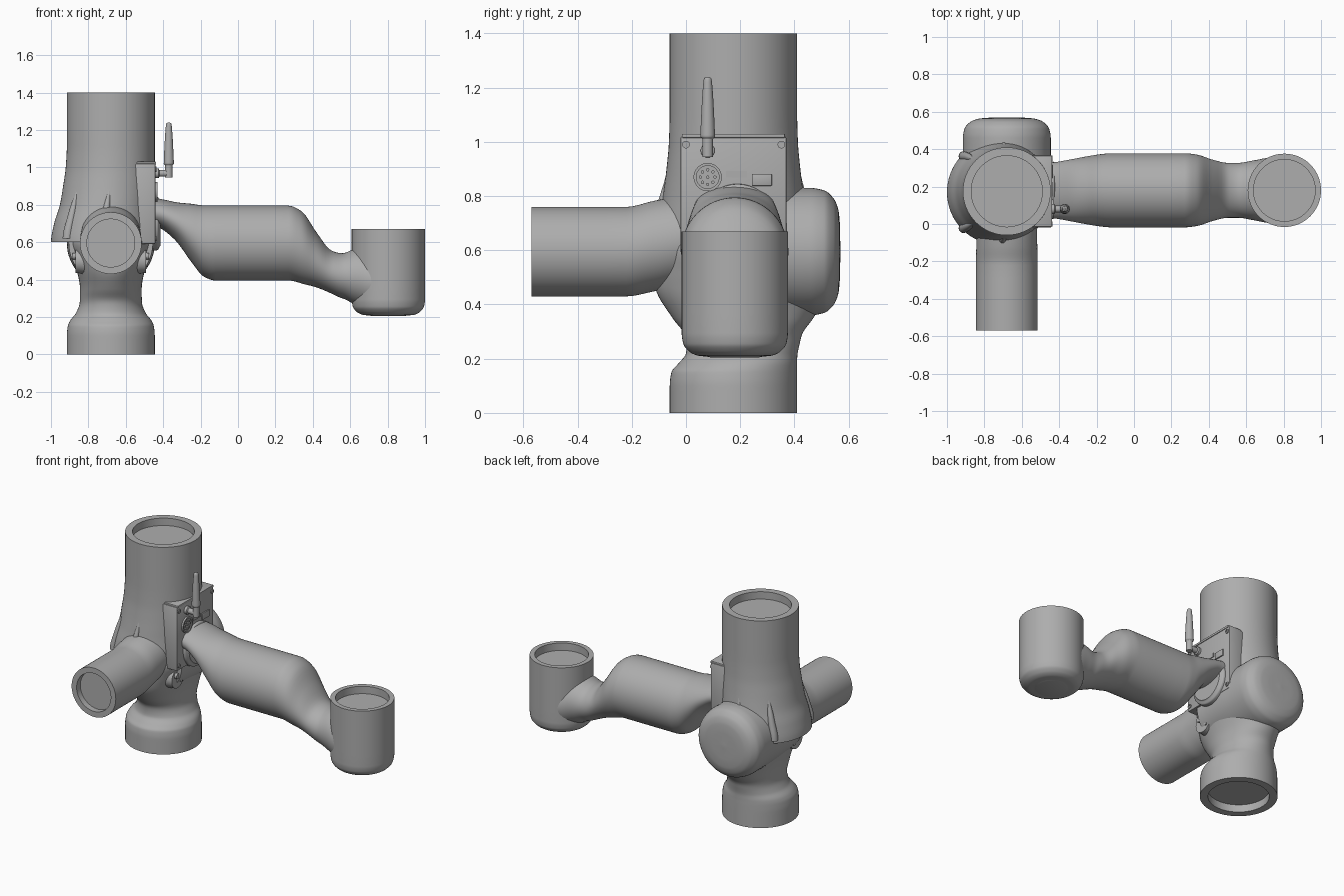
import bpy, bmesh, math
from mathutils import Vector

if "Cube" in bpy.data.objects:
    bpy.data.objects.remove(bpy.data.objects["Cube"], do_unlink=True)

GREY = (0.42, 0.42, 0.42, 1.0)
mat = bpy.data.materials.new("satin grey")
mat.use_nodes = True
mat.diffuse_color = GREY
bsdf = next(n for n in mat.node_tree.nodes if n.type == 'BSDF_PRINCIPLED')
bsdf.inputs["Base Color"].default_value = GREY
bsdf.inputs["Roughness"].default_value = 0.5


def finish(name, bm, angle=35):
    bmesh.ops.recalc_face_normals(bm, faces=bm.faces[:])
    me = bpy.data.meshes.new(name)
    bm.to_mesh(me)
    bm.free()
    me.materials.append(mat)
    ob = bpy.data.objects.new(name, me)
    bpy.context.collection.objects.link(ob)
    bpy.ops.object.select_all(action='DESELECT')
    ob.select_set(True)
    bpy.context.view_layer.objects.active = ob
    bpy.ops.object.shade_smooth_by_angle(angle=math.radians(angle))
    return ob


def smooth_sections(secs, steps):
    """Monotone cubic interpolation of the sections along their first value."""
    n, m = len(secs), len(secs[0])
    slopes = [[0.0] * m for _ in secs]
    for i in range(1, n - 1):
        for k in range(1, m):
            a = (secs[i][k] - secs[i-1][k]) / (secs[i][0] - secs[i-1][0])
            b = (secs[i+1][k] - secs[i][k]) / (secs[i+1][0] - secs[i][0])
            slopes[i][k] = 2 * a * b / (a + b) if a * b > 0 else 0.0
    out = []
    for i in range(n - 1):
        h = secs[i+1][0] - secs[i][0]
        for s in range(steps):
            t = s / steps
            row = [secs[i][0] + h * t]
            for k in range(1, m):
                row.append((2*t**3 - 3*t**2 + 1) * secs[i][k]
                           + (t**3 - 2*t**2 + t) * h * slopes[i][k]
                           + (3*t**2 - 2*t**3) * secs[i+1][k]
                           + (t**3 - t**2) * h * slopes[i+1][k])
            out.append(row)
    return out + [list(secs[-1])]


def loft(name, axis, secs, steps=5, seg=64, start_hole=0, end_hole=0, depth=0.05):
    """Skin elliptical sections (t, centre u, centre v, half u, half v)."""
    rows = smooth_sections(secs, steps)
    if start_hole:
        t, u, v = rows[0][:3]
        rows = [[t + depth, u, v, start_hole, start_hole],
                [t, u, v, start_hole, start_hole]] + rows
    if end_hole:
        t, u, v = rows[-1][:3]
        rows += [[t, u, v, end_hole, end_hole],
                 [t - depth, u, v, end_hole, end_hole]]
    place = {'x': lambda t, u, v: (t, u, v),
             'y': lambda t, u, v: (u, t, v),
             'z': lambda t, u, v: (u, v, t)}[axis]
    bm = bmesh.new()
    rings = []
    for t, cu, cv, hu, hv in rows:
        rings.append([bm.verts.new(place(t, cu + hu * math.cos(2*math.pi*i/seg),
                                         cv + hv * math.sin(2*math.pi*i/seg)))
                      for i in range(seg)])
    for a, b in zip(rings, rings[1:]):
        for i in range(seg):
            j = (i + 1) % seg
            bm.faces.new((a[i], a[j], b[j], b[i]))
    bm.faces.new(rings[0])
    bm.faces.new(rings[-1])
    return finish(name, bm)


def rod(name, axis, u, v, profile, **kw):
    """Round part from (t, radius) points around a straight axis."""
    return loft(name, axis, [(t, u, v, r, r) for t, r in profile], **kw)


def box(name, lo, hi, bevel=0.0):
    lo, hi = Vector(lo), Vector(hi)
    bm = bmesh.new()
    bmesh.ops.create_cube(bm, size=1)
    for v in bm.verts:
        v.co = Vector((lo[i] + (v.co[i] + 0.5) * (hi[i] - lo[i])) for i in range(3))
    if bevel:
        bmesh.ops.bevel(bm, geom=bm.edges[:], offset=bevel, segments=2,
                        affect='EDGES', profile=0.5)
    return finish(name, bm)


CX, CY, CZ = -0.68, 0.175, 0.595

# Upper tower with a skirt flaring to one side
loft("upper_tower", 'z', [
    (0.60, -0.725, 0.170, 0.275, 0.280), (0.70, -0.715, 0.172, 0.268, 0.272),
    (0.80, -0.700, 0.175, 0.252, 0.260), (0.90, -0.690, 0.175, 0.245, 0.247),
    (1.00, -0.683, CY, 0.238, 0.238), (1.12, CX, CY, 0.235, 0.235),
    (1.40, CX, CY, 0.235, 0.235)], end_hole=0.19)

# Tapered ribs running down the skirt
for i, deg in enumerate((90, 135, 225, 270)):
    c, s = math.cos(math.radians(deg)), math.sin(math.radians(deg))
    loft(f"skirt_rib_{i + 1}", 'z', [
        (0.62, -0.722 + 0.268*c, 0.17 + 0.272*s, 0.026, 0.026),
        (0.75, -0.707 + 0.255*c, 0.173 + 0.262*s, 0.021, 0.021),
        (0.92, -0.688 + 0.238*c, CY + 0.238*s, 0.006, 0.006)], seg=20)

# Base foot rising into the body
loft("base_and_body", 'z', [
    (0.00, CX, CY, 0.235, 0.235), (0.10, CX, CY, 0.235, 0.235),
    (0.15, CX, 0.178, 0.230, 0.232), (0.18, CX, 0.190, 0.218, 0.220),
    (0.22, CX, 0.206, 0.187, 0.206), (0.28, CX, 0.212, 0.166, 0.213),
    (0.35, CX, 0.210, 0.165, 0.260), (0.45, CX, 0.210, 0.182, 0.320),
    (0.52, CX, 0.215, 0.207, 0.335), (0.60, CX, 0.220, 0.235, 0.340),
    (0.68, CX, 0.220, 0.220, 0.300)], start_hole=0.185)

# Rounded joint cap at the back
rod("rear_joint_cap", 'y', CX, CZ, [
    (0.05, 0.225), (0.30, 0.235), (0.46, 0.235), (0.51, 0.226),
    (0.545, 0.196), (0.562, 0.155), (0.568, 0.10), (0.57, 0.01)])

# Short arm at the front
loft("front_arm", 'y', [
    (-0.57, CX, CZ, 0.165, 0.165), (-0.22, CX, CZ, 0.165, 0.165),
    (-0.12, CX, 0.615, 0.163, 0.167), (0.00, CX, 0.637, 0.160, 0.160),
    (0.08, CX, 0.640, 0.150, 0.150)], start_hole=0.128, depth=0.04)

# Long side arm with an offset at each end
loft("side_arm", 'x', [
    (-0.52, 0.18, 0.765, 0.145, 0.080), (-0.43, 0.18, 0.756, 0.150, 0.078),
    (-0.34, 0.18, 0.715, 0.165, 0.100), (-0.25, 0.18, 0.650, 0.182, 0.155),
    (-0.18, 0.18, 0.605, 0.193, 0.191), (-0.12, 0.18, CZ, 0.198, 0.200),
    (0.27, 0.18, CZ, 0.198, 0.200), (0.34, 0.18, 0.572, 0.190, 0.193),
    (0.42, 0.18, 0.505, 0.164, 0.147), (0.50, 0.18, 0.440, 0.147, 0.115),
    (0.56, 0.18, 0.420, 0.147, 0.121), (0.63, 0.18, 0.415, 0.158, 0.150),
    (0.72, 0.18, 0.390, 0.175, 0.165), (0.80, 0.18, 0.380, 0.185, 0.165)])

# Upright cup at the end of the side arm
rod("arm_end_cup", 'z', 0.804, 0.18, [
    (0.205, 0.09), (0.212, 0.140), (0.228, 0.170), (0.255, 0.190),
    (0.295, 0.196), (0.67, 0.196)], end_hole=0.165)

# Control panel with collar above the side arm
box("control_panel", (-0.57, -0.02, 0.59), (-0.442, 0.37, 1.02), 0.006)
box("panel_top_lip", (-0.55, -0.015, 1.015), (-0.438, 0.365, 1.03), 0.003)
rod("arm_collar", 'x', 0.19, 0.70, [(-0.46, 0.146), (-0.43, 0.143), (-0.415, 0.12)])

# Round socket with a ring of pins
PX = -0.442
rod("socket", 'x', 0.08, 0.87, [(PX - 0.02, 0.052), (PX + 0.012, 0.052)],
    steps=1, seg=40, end_hole=0.042, depth=0.007)
for i in range(9):
    a = 2 * math.pi * i / 8
    r = 0.027 if i < 8 else 0
    rod(f"socket_pin_{i + 1}", 'x', 0.08 + r*math.cos(a), 0.87 + r*math.sin(a),
        [(PX - 0.01, 0.006), (PX + 0.011, 0.006)], steps=1, seg=10)

# Small ports and corner screws
box("slot_port", (PX - 0.01, 0.148, 0.868), (PX + 0.005, 0.225, 0.893))
box("square_port", (PX - 0.01, 0.243, 0.838), (PX + 0.008, 0.317, 0.882), 0.003)
for i, (y, z) in enumerate(((0.0, 0.99), (0.352, 0.99), (0.0, 0.62), (0.352, 0.62))):
    rod(f"panel_screw_{i + 1}", 'x', y, z, [(PX - 0.01, 0.014), (PX + 0.006, 0.014)],
        steps=1, seg=20, end_hole=0.007, depth=0.004)

# Antenna on its swivel
rod("antenna_mount", 'x', 0.08, 0.968, [(-0.46, 0.026), (-0.425, 0.026),
    (-0.42, 0.018), (-0.36, 0.018)], seg=24)
rod("antenna_swivel", 'z', -0.37, 0.08, [(0.945, 0.020), (1.015, 0.020)], seg=24)
rod("antenna", 'z', -0.37, 0.08, [(1.01, 0.020), (1.02, 0.027), (1.05, 0.026),
    (1.22, 0.016), (1.235, 0.013), (1.24, 0.006)], seg=24)

# Service hatch and connector on both sides of the body
for side, sx in (("right", -1), ("left", 1)):
    def span(a, b, ra, rb):
        pts = [(CX + sx*a, ra), (CX + sx*b, rb)]
        return sorted(pts)
    rod(f"hatch_{side}", 'x', 0.06, 0.50, span(0.10, 0.188, 0.075, 0.065), seg=40)
    rod(f"hatch_connector_{side}", 'x', 0.04, 0.525, span(0.15, 0.205, 0.02, 0.018), seg=24)
    rod(f"hatch_bolt_{side}", 'x', 0.09, 0.48, span(0.15, 0.195, 0.012, 0.012), seg=20)
